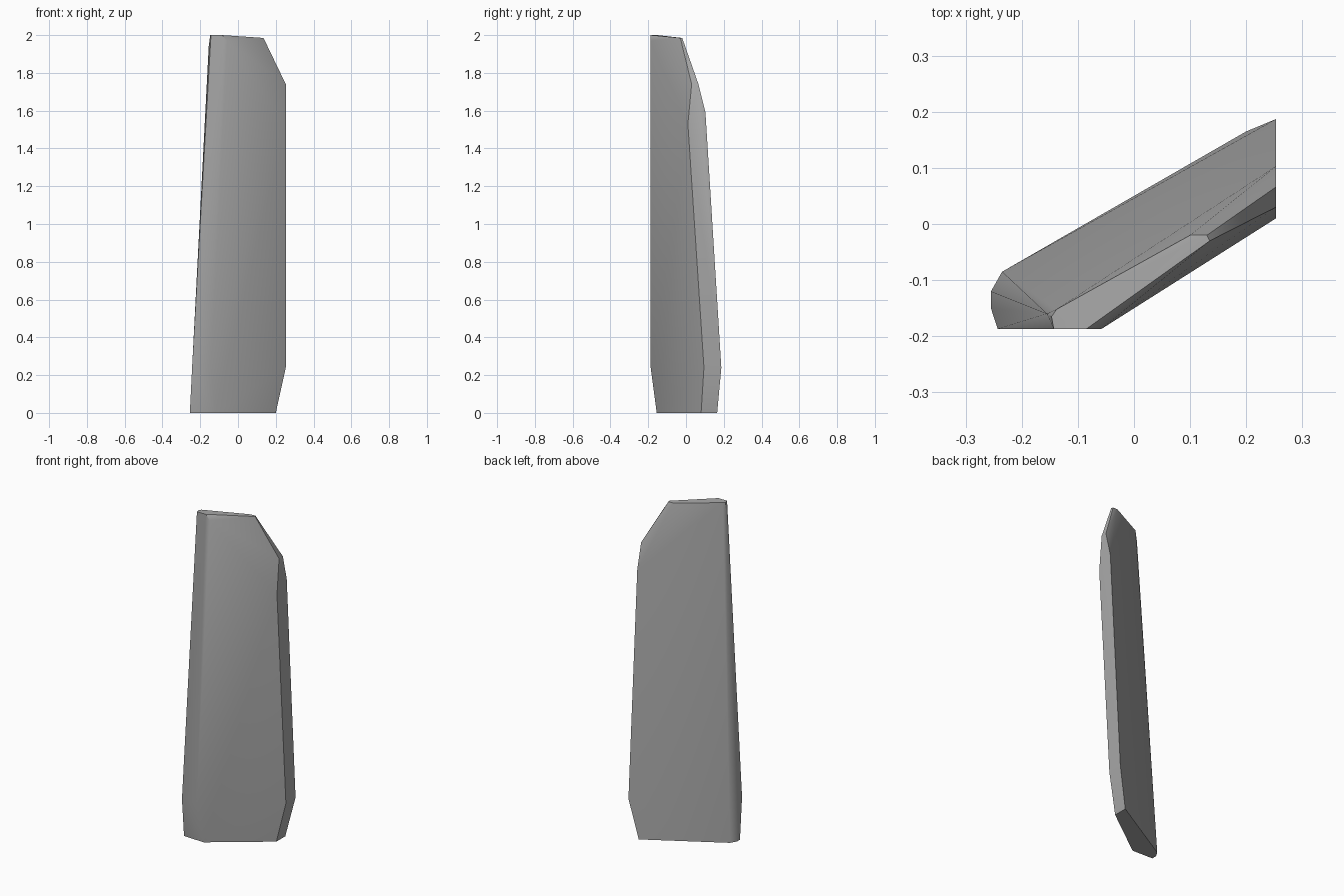
import bpy, bmesh, math

cube = bpy.data.objects.get("Cube")
if cube:
    bpy.data.objects.remove(cube)

# Plain stone colour
stone = bpy.data.materials.new("grey stone")
stone.use_nodes = True
grey = (0.4, 0.4, 0.4, 1)
stone.diffuse_color = grey
stone.node_tree.nodes["Principled BSDF"].inputs["Base Color"].default_value = grey

# Corners of the hewn slab, grouped by level: height, then x/y pairs
levels = [
    # foot, cut in at the front and right
    (0, [(-.255, -.15), (-.255, -.12), (-.235, -.085),
         (.2, .165), (.2, .08), (-.12, -.155)]),
    # widest section above the foot
    (.24, [(-.243, -.187), (-.145, -.187), (.253, .095), (.253, .187)]),
    # shoulder on the right end
    (1.53, [(.253, .01)]),
    (1.59, [(.253, .103)]),
    (1.74, [(.253, .03), (.253, .066)]),
    # upper edges of the broad faces
    (1.94, [(-.155, -.16)]),
    (1.97, [(-.058, -.187)]),
    # sloping crown
    (1.985, [(.1, -.02), (.13, -.02), (.135, -.03)]),
    (2, [(-.143, -.187), (-.147, -.165), (-.138, -.152), (-.085, -.187)]),
]

bm = bmesh.new()
for z, corners in levels:
    for x, y in corners:
        bm.verts.new((x, y, z))
hull = bmesh.ops.convex_hull(bm, input=bm.verts)
spare = {g for g in hull["geom_interior"] + hull["geom_unused"]
         if isinstance(g, bmesh.types.BMVert)}
bmesh.ops.delete(bm, geom=list(spare), context="VERTS")
bmesh.ops.dissolve_limit(bm, angle_limit=math.radians(1),
                         verts=bm.verts, edges=bm.edges)
bmesh.ops.recalc_face_normals(bm, faces=bm.faces)

mesh = bpy.data.meshes.new("standing_stone")
bm.to_mesh(mesh)
bm.free()
mesh.materials.append(stone)
slab = bpy.data.objects.new("standing_stone", mesh)
bpy.context.collection.objects.link(slab)

# Soft shading across the shallow chips, crisp main edges
bpy.ops.object.select_all(action="DESELECT")
slab.select_set(True)
bpy.context.view_layer.objects.active = slab
bpy.ops.object.shade_smooth_by_angle(angle=math.radians(38))
